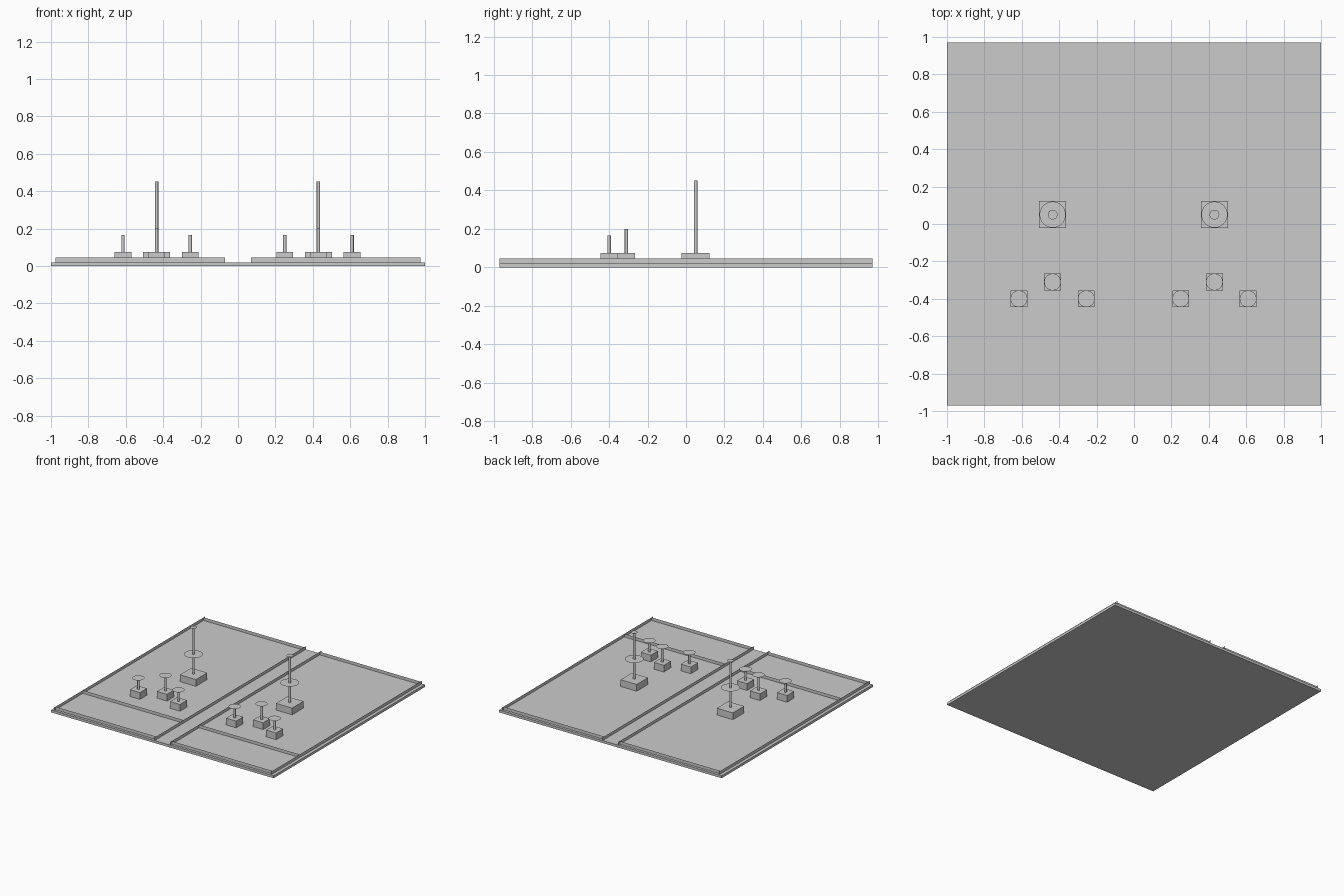
import bpy
import math

cube = bpy.data.objects.get("Cube")
if cube:
    bpy.data.objects.remove(cube, do_unlink=True)

# One flat grey for everything
grey = bpy.data.materials.new("light_grey")
grey.use_nodes = True
grey.diffuse_color = (0.6, 0.6, 0.6, 1)
grey.node_tree.nodes["Principled BSDF"].inputs["Base Color"].default_value = (0.6, 0.6, 0.6, 1)

FLOOR, RIM, BLOCK_TOP = 0.02, 0.045, 0.075


def finish(name):
    obj = bpy.context.object
    obj.name = name
    obj.data.materials.append(grey)
    return obj


def box(name, x, y, z0, z1, width, depth):
    bpy.ops.mesh.primitive_cube_add(size=1, location=(x, y, (z0 + z1) / 2))
    bpy.context.object.scale = (width, depth, z1 - z0)
    return finish(name)


def panel(name, x, y, length, turned):
    """Thin upright sheet standing on the floor."""
    bpy.ops.mesh.primitive_plane_add(
        size=1, location=(x, y, (FLOOR + RIM) / 2),
        rotation=(math.pi / 2, 0, math.pi / 2 if turned else 0))
    bpy.context.object.scale = (length, RIM - FLOOR, 1)
    return finish(name)


def disc(name, x, y, z, radius):
    bpy.ops.mesh.primitive_circle_add(
        vertices=32, radius=radius, fill_type='NGON', location=(x, y, z))
    return finish(name)


def stand(name, x, y, side, top, discs):
    """Square block, round post and flat discs given as (height, radius)."""
    box(name + "_block", x, y, FLOOR, BLOCK_TOP, side, side)
    bpy.ops.mesh.primitive_cylinder_add(
        vertices=16, radius=0.009, depth=top - BLOCK_TOP,
        location=(x, y, (top + BLOCK_TOP) / 2))
    finish(name + "_post")
    bpy.ops.object.shade_smooth_by_angle()
    for height, radius in discs:
        disc(name + "_disc", x, y, height, radius)


# Ground slab
box("base_slab", 0, 0, 0, FLOOR, 2, 1.94)

for label, sign, centre in (("right", -1, -0.435), ("left", 1, 0.43)):
    # Low walls enclosing each half
    panel(label + "_outer_wall", sign * 0.975, 0, 1.94, True)
    panel(label + "_inner_wall", sign * 0.07, 0, 1.94, True)
    for part, y in (("front_wall", -0.95), ("divider", -0.6), ("back_wall", 0.95)):
        panel(label + "_" + part, sign * 0.5225, y, 0.905, False)

    # Tall stand with two discs, and three short stands in front
    stand(label + "_tall_stand", centre, 0.05, 0.145, 0.452,
          ((0.235, 0.07), (0.453, 0.026)))
    stand(label + "_middle_stand", centre, -0.31, 0.09, 0.2, ((0.2, 0.045),))
    for side in (-1, 1):
        stand(label + "_side_stand", centre + side * 0.18, -0.4, 0.09, 0.165,
              ((0.165, 0.045),))
